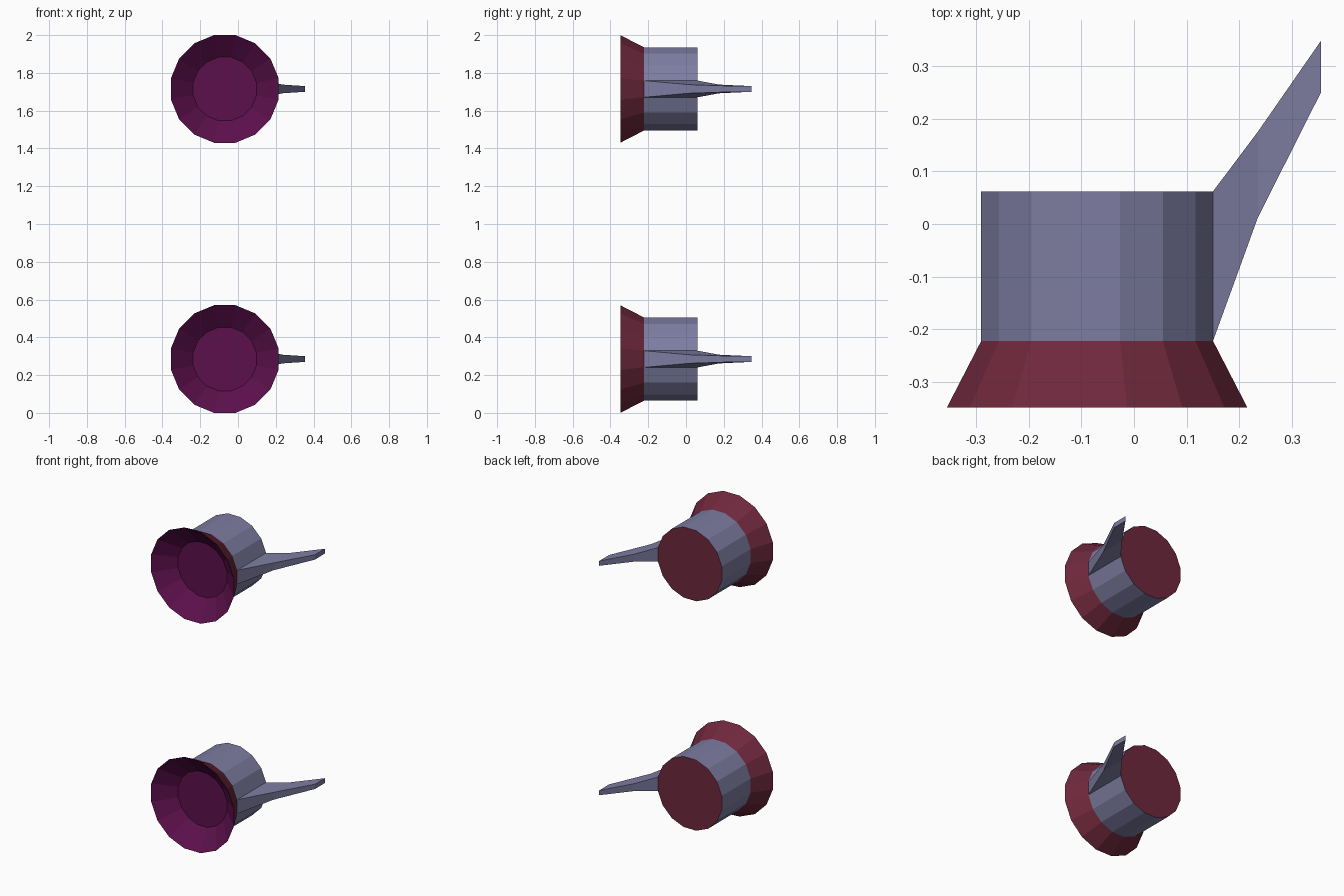
import bpy, bmesh, math

if "Cube" in bpy.data.objects:
    bpy.data.objects.remove(bpy.data.objects["Cube"])

SIDES = 16
CX = -0.07                      # x of the horn axis
LEVELS = {"lower": 0.285, "upper": 1.715}
K = 1 / math.cos(math.pi / SIDES)   # flat radius -> corner radius


def material(name, rgb):
    m = bpy.data.materials.new(name)
    m.diffuse_color = (*rgb, 1)
    m.use_nodes = True
    m.node_tree.nodes["Principled BSDF"].inputs["Base Color"].default_value = m.diffuse_color
    return m


BLUE = material("slate blue", (0.205, 0.205, 0.36))
MAROON = material("maroon", (0.156, 0.021, 0.045))
PURPLE = material("deep purple", (0.107, 0.005, 0.072))


def finish(name, bm, mats, z):
    me = bpy.data.meshes.new(name)
    bm.to_mesh(me)
    bm.free()
    for m in mats:
        me.materials.append(m)
    ob = bpy.data.objects.new(name, me)
    ob.location.z = z
    bpy.context.collection.objects.link(ob)


def loft(bm, rings, band_mats):
    """Join rings of vertices into bands, one material index per band."""
    rings = [[bm.verts.new(p) for p in r] for r in rings]
    for a, b, mi in zip(rings, rings[1:], band_mats):
        n = len(a)
        for j in range(n):
            k = (j + 1) % n
            bm.faces.new((a[j], a[k], b[k], b[j])).material_index = mi
    return rings


def circle(r, y):
    return [(CX + r * K * math.cos(t), y, r * K * math.sin(t))
            for t in ((j + 0.5) * 2 * math.pi / SIDES for j in range(SIDES))]


def section(x, y0, y1, h):
    return [(x, y0, -h), (x, y1, -h), (x, y1, h), (x, y0, h)]


for level, z in LEVELS.items():
    # barrel with a maroon back cap
    bm = bmesh.new()
    rings = loft(bm, [circle(0.22, 0.062), circle(0.22, -0.222)], [0])
    bm.faces.new(rings[0][::-1]).material_index = 1
    finish(level + "_barrel", bm, [BLUE, MAROON], z)

    # flared bell: maroon outside, purple hollow inside
    bm = bmesh.new()
    rings = loft(bm, [circle(0.22, -0.222), circle(0.285, -0.348),
                      circle(0.168, -0.25)], [0, 1])
    bm.faces.new(rings[-1]).material_index = 1
    finish(level + "_bell", bm, [MAROON, PURPLE], z)

    # swept-back side fin growing from one barrel face
    bm = bmesh.new()
    rings = loft(bm, [section(0.15, -0.222, 0.062, 0.044),
                      section(0.235, 0.012, 0.175, 0.023),
                      section(0.355, 0.25, 0.348, 0.015)], [0, 0])
    bm.faces.new(rings[-1])
    bm.faces.new(rings[0][::-1])
    bmesh.ops.recalc_face_normals(bm, faces=bm.faces)
    finish(level + "_fin", bm, [BLUE], z)
